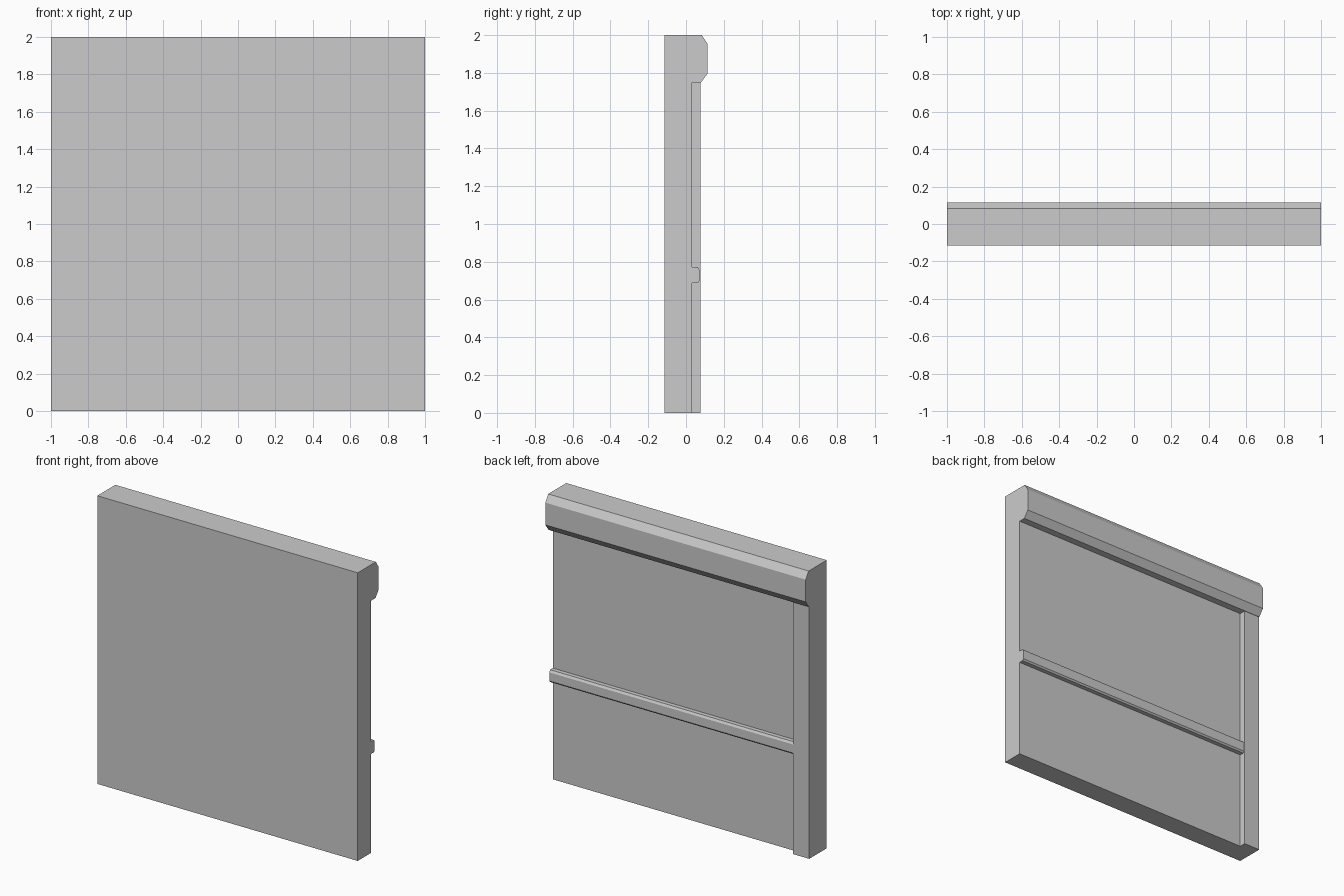
import bpy
import bmesh

if "Cube" in bpy.data.objects:
    bpy.data.objects.remove(bpy.data.objects["Cube"])


def extrude_profile(name, points, x0, x1):
    """Extrude a closed (y, z) profile along x into a flat-shaded object."""
    bm = bmesh.new()
    face = bm.faces.new([bm.verts.new((x0, y, z)) for y, z in points])
    result = bmesh.ops.extrude_face_region(bm, geom=[face])
    moved = [v for v in result["geom"] if isinstance(v, bmesh.types.BMVert)]
    bmesh.ops.translate(bm, verts=moved, vec=(x1 - x0, 0, 0))
    bmesh.ops.recalc_face_normals(bm, faces=bm.faces)
    mesh = bpy.data.meshes.new(name)
    bm.to_mesh(mesh)
    bm.free()
    obj = bpy.data.objects.new(name, mesh)
    bpy.context.collection.objects.link(obj)
    return obj


FRONT, PANEL, POST, CAP = -0.115, 0.032, 0.077, 0.115
CAP_BOTTOM, POST_EDGE = 1.75, -0.877

# Wall panel with the chamfered cap along its top
extrude_profile("wall_panel", [
    (FRONT, 0), (PANEL, 0), (PANEL, CAP_BOTTOM), (0.08, CAP_BOTTOM),
    (CAP, 1.798), (CAP, 1.952), (0.083, 2), (FRONT, 2)], -1, 1)

# Horizontal chair rail, bevelled on its outer edges
extrude_profile("chair_rail", [
    (PANEL, 0.687), (0.062, 0.687), (0.071, 0.698), (0.071, 0.757),
    (0.062, 0.772), (PANEL, 0.772)], POST_EDGE, 1)

# Upright post at the left end
extrude_profile("end_post", [
    (PANEL, 0), (POST, 0), (POST, CAP_BOTTOM), (PANEL, CAP_BOTTOM)],
    -1, POST_EDGE)
